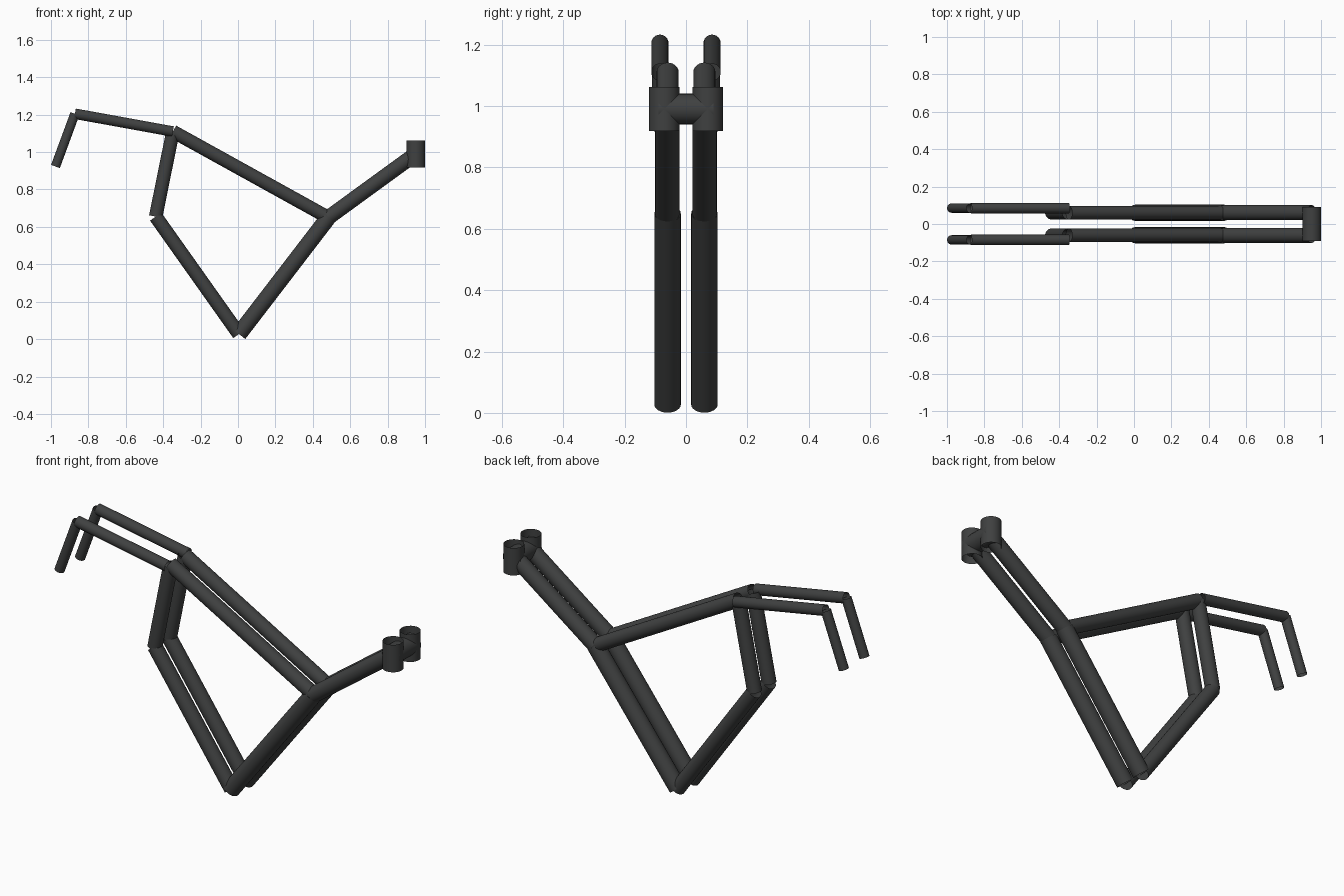
import bpy
from mathutils import Vector
from math import radians

if "Cube" in bpy.data.objects:
    bpy.data.objects.remove(bpy.data.objects["Cube"])

dark = bpy.data.materials.new("dark_paint")
dark.diffuse_color = (0.05, 0.052, 0.052, 1)
dark.use_nodes = True
dark.node_tree.nodes["Principled BSDF"].inputs["Base Color"].default_value = dark.diffuse_color


def tube(name, p, q, r, mirror=True, sides=24):
    """Open-ended tube from p to q, optionally mirrored across y = 0."""
    p, q = Vector(p), Vector(q)
    d = q - p
    bpy.ops.mesh.primitive_cylinder_add(
        vertices=sides, radius=r, depth=d.length, end_fill_type='NOTHING',
        location=(p + q) / 2, rotation=d.to_track_quat('Z', 'Y').to_euler())
    ob = bpy.context.object
    ob.name = name
    bpy.ops.object.transform_apply(location=True, rotation=True, scale=True)
    bpy.ops.object.shade_smooth_by_angle(angle=radians(30))
    ob.data.materials.append(dark)
    if mirror:
        ob.modifiers.new("mirror", 'MIRROR').use_axis = (False, True, False)
    return ob


# Frame joints in side profile (x, z)
bottom, front, rear = (0.005, 0.027), (0.483, 0.65), (-0.44, 0.655)
seat, head = (-0.348, 1.11), (0.95, 0.99)
tail, tail_end = (-0.872, 1.205), (-0.976, 0.923)

# Name, start, end, y offset, radius
parts = [
    ("down_tube", bottom, front, 0.06, 0.043),
    ("rear_lower_tube", rear, bottom, 0.06, 0.037),
    ("rear_upright", rear, seat, 0.06, 0.036),
    ("top_tube", seat, front, 0.06, 0.036),
    ("neck_tube", front, head, 0.061, 0.04),
    ("seat_rail", seat, tail, 0.085, 0.028),
    ("tail_strut", tail, tail_end, 0.085, 0.025),
]
for name, a, b, y, r in parts:
    tube(name, (a[0], y, a[1]), (b[0], y, b[1]), r)

# Steering head: upright sleeves joined by a cross tube
tube("head_sleeve", (0.95, 0.071, 0.918), (0.95, 0.071, 1.062), 0.05)
tube("head_cross_tube", (0.95, -0.09, 0.99), (0.95, 0.09, 0.99), 0.05, mirror=False)
